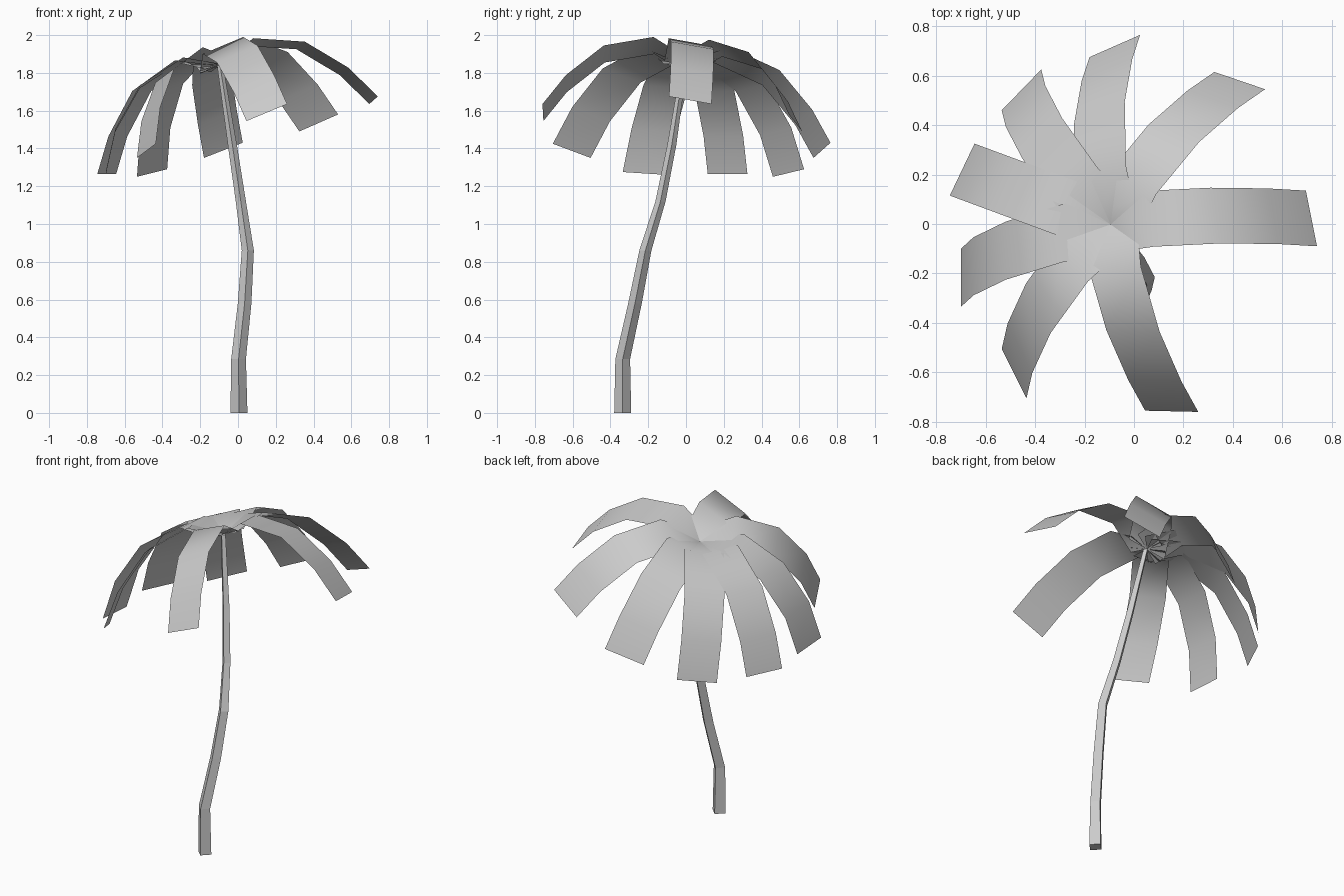
import bpy
import bmesh
from math import cos, sin, pi
from mathutils import Vector

if "Cube" in bpy.data.objects:
    bpy.data.objects.remove(bpy.data.objects["Cube"])


def make_object(name, bm, smooth):
    mesh = bpy.data.meshes.new(name)
    bm.to_mesh(mesh)
    bm.free()
    for p in mesh.polygons:
        p.use_smooth = smooth
    obj = bpy.data.objects.new(name, mesh)
    bpy.context.collection.objects.link(obj)
    return obj


# Trunk: four-sided tapered tube along a leaning path (x, y, z, radius)
path = [(0.005, -0.335, 0, 0.045), (0.003, -0.335, 0.285, 0.039),
        (0.035, -0.27, 0.58, 0.036), (0.052, -0.215, 0.86, 0.032),
        (0.015, -0.135, 1.12, 0.027), (-0.03, -0.075, 1.42, 0.024),
        (-0.095, -0.01, 1.84, 0.016)]
bm = bmesh.new()
rings = [[bm.verts.new((x + r * cos(k * pi / 2), y + r * sin(k * pi / 2), z))
          for k in range(4)] for x, y, z, r in path]
for a, b in zip(rings, rings[1:]):
    for k in range(4):
        j = (k + 1) % 4
        bm.faces.new((a[k], a[j], b[j], b[k]))
bm.faces.new(rings[0][::-1])
bm.faces.new(rings[-1])
make_object("trunk", bm, False)

# Fronds: one drooping profile (reach, rise) swept out of a tilted crown
crown = Vector((-0.1, 0, 1.86))
axis = Vector((-0.273, 0.1, 1)).normalized()
profile = [(0, -0.02), (0.182, 0.06), (0.445, -0.028),
           (0.634, -0.221), (0.745, -0.40)]
# Two tip corners of each frond
tips = [((0.695, 0.135, 1.635), (0.74, -0.09, 1.675)),
        ((0.325, 0.615, 1.49), (0.53, 0.545, 1.58)),
        ((-0.18, 0.675, 1.35), (0.025, 0.765, 1.43)),
        ((-0.535, 0.46, 1.25), (-0.375, 0.625, 1.29)),
        ((-0.745, 0.115, 1.265), (-0.645, 0.325, 1.265)),
        ((-0.7, -0.335, 1.275), (-0.7, -0.1, 1.26)),
        ((-0.535, -0.505, 1.35), (-0.435, -0.705, 1.425)),
        ((0.26, -0.76, 1.635), (0.045, -0.755, 1.545))]
for i, (left, right) in enumerate(tips):
    left, right = Vector(left), Vector(right)
    half = (right - left) / 2
    tip = (left + right) / 2 - crown
    drop = tip.dot(axis)
    out = tip - axis * drop
    bm = bmesh.new()
    rows = []
    for n, (reach, rise) in enumerate(profile):
        if n == len(profile) - 1:
            rise = drop
        c = crown + out * (reach / 0.745) + axis * rise
        rows.append((bm.verts.new(c - half), bm.verts.new(c + half)))
    for a, b in zip(rows, rows[1:]):
        bm.faces.new((a[0], a[1], b[1], b[0]))
    bm.normal_update()
    # Face the upper side outwards
    if sum(f.normal.dot(axis) for f in bm.faces) < 0:
        bmesh.ops.reverse_faces(bm, faces=bm.faces[:])
    make_object(f"frond_{i + 1}", bm, True)
